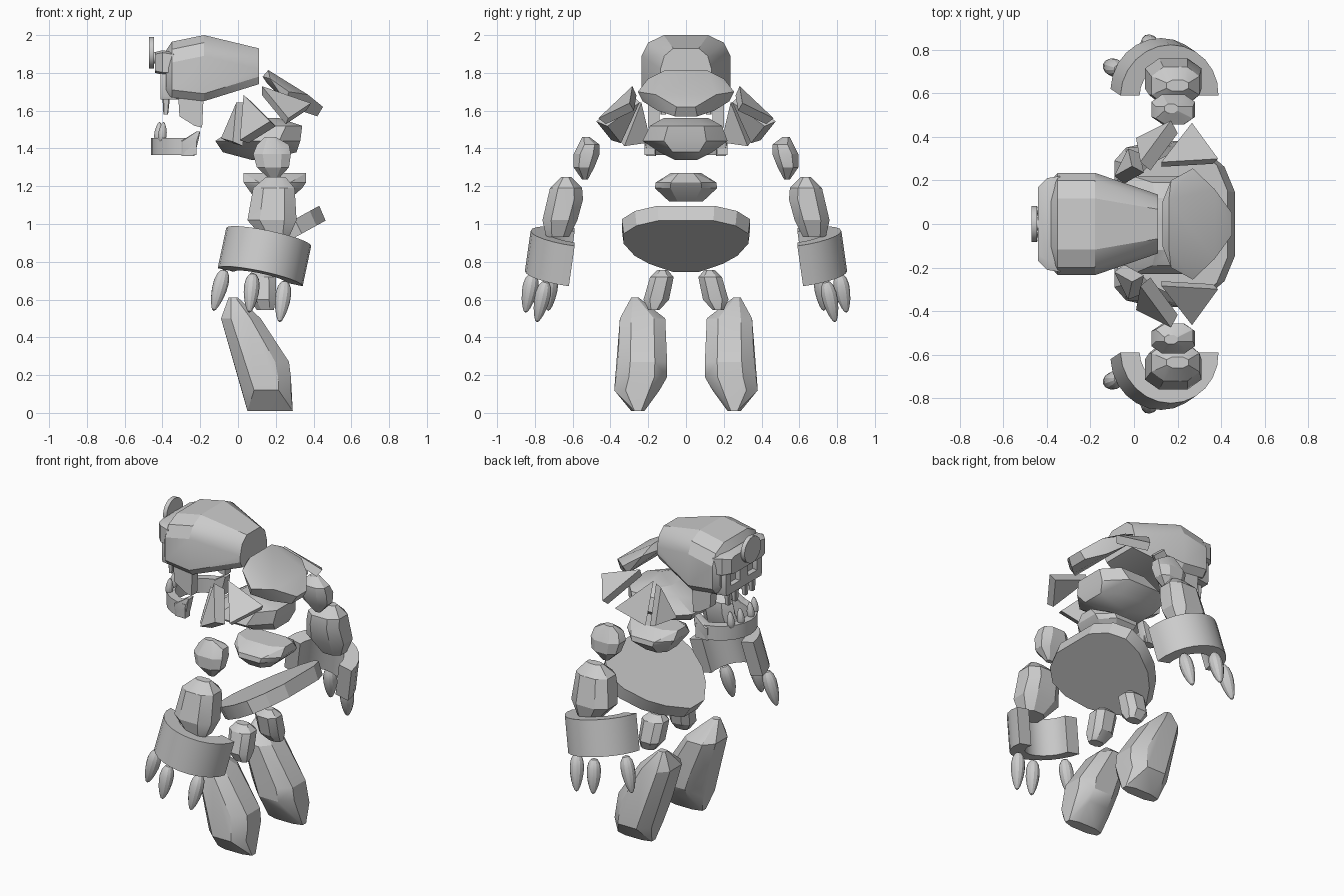
import bpy
import bmesh
from math import sin, cos, pi, radians
from mathutils import Vector, Matrix, Euler

if "Cube" in bpy.data.objects:
    bpy.data.objects.remove(bpy.data.objects["Cube"], do_unlink=True)

stone_grey = bpy.data.materials.new("stone grey")
stone_grey.use_nodes = True
grey = (0.6, 0.6, 0.6, 1)
stone_grey.diffuse_color = grey
stone_grey.node_tree.nodes["Principled BSDF"].inputs["Base Color"].default_value = grey
parts = []


def finish(name, bm, paired=False):
    """Turn a bmesh into an object; paired parts get a twin across y = 0."""
    bmesh.ops.recalc_face_normals(bm, faces=bm.faces)
    for label, flip in (("back_", False), ("front_", True)) if paired else (("", False),):
        twin = bm.copy()
        if flip:
            bmesh.ops.scale(twin, vec=(1, -1, 1), verts=twin.verts)
            bmesh.ops.reverse_faces(twin, faces=twin.faces)
        mesh = bpy.data.meshes.new(label + name)
        twin.to_mesh(mesh)
        twin.free()
        mesh.materials.append(stone_grey)
        obj = bpy.data.objects.new(label + name, mesh)
        bpy.context.collection.objects.link(obj)
        parts.append(obj)
    bm.free()


def hull(name, points, paired=False):
    """Convex chunk around a handful of points."""
    bm = bmesh.new()
    verts = [bm.verts.new(p) for p in points]
    result = bmesh.ops.convex_hull(bm, input=verts)
    loose = {v for v in result["geom_interior"] + result["geom_unused"]
             if isinstance(v, bmesh.types.BMVert)}
    bmesh.ops.delete(bm, geom=list(loose), context="VERTS")
    bmesh.ops.dissolve_limit(bm, angle_limit=radians(2), verts=bm.verts, edges=bm.edges)
    finish(name, bm, paired)


def stone(name, rings, paired=False, along_x=False, cut=0.25):
    """Chunk of chamfered sections: position, then low/high across two axes."""
    points = []
    for t, u0, u1, v0, v1 in rings:
        cu, cv = (u1 - u0) * cut, (v1 - v0) * cut
        for u, inset in ((u0, cv), (u0 + cu, 0), (u1 - cu, 0), (u1, cv)):
            for v in (v0 + inset, v1 - inset):
                points.append((t, u, v) if along_x else (u, v, t))
    hull(name, points, paired)


def slab(name, half_outline, height, slope, thick, shrink):
    """Tilted plate, symmetric in y, with a smaller underside."""
    normal = Vector((-slope, 0, 1)).normalized()
    middle = sum(x for x, y in half_outline) / len(half_outline)
    points = []
    for x, y in half_outline:
        for side in (y, -y):
            points.append(Vector((x, side, height + slope * x)))
            low = middle + (x - middle) * shrink
            points.append(Vector((low, side * shrink, height + slope * low)) - normal * thick)
    hull(name, points)


def shard(name, corners, thick):
    """Triangular plate with a slightly smaller outer face."""
    a, b, c = (Vector(p) for p in corners)
    offset = (b - a).cross(c - a).normalized() * thick / 2
    centre = (a + b + c) / 3
    points = [p + offset for p in (a, b, c)]
    points += [centre + (p - centre) * 0.9 - offset for p in (a, b, c)]
    hull(name, points, paired=True)


def band(name, centre, radii, wall, height, start, tilt=(0, 0), paired=False):
    """Half ring with a rectangular section."""
    bm = bmesh.new()
    place = Matrix.Translation(centre) @ Euler((*map(radians, tilt), 0)).to_matrix().to_4x4()
    loops, steps = [], 12
    for i in range(steps + 1):
        a = radians(start) + pi * i / steps
        ring = []
        for inner, z in ((0, -1), (0, 1), (wall, 1), (wall, -1)):
            at = Vector(((radii[0] - inner) * cos(a), (radii[1] - inner) * sin(a), z * height / 2))
            ring.append(bm.verts.new(place @ at))
        loops.append(ring)
    for p, q in zip(loops, loops[1:]):
        for j in range(4):
            k = (j + 1) % 4
            bm.faces.new((p[j], p[k], q[k], q[j]))
    bm.faces.new(loops[0])
    bm.faces.new(loops[-1])
    finish(name, bm, paired)


def spike(name, root, tip, wide):
    """Almond-shaped claw or tooth, widest near its root."""
    root, tip = Vector(root), Vector(tip)
    bm = bmesh.new()
    bmesh.ops.create_uvsphere(bm, u_segments=12, v_segments=8, radius=1)
    turn = (tip - root).to_track_quat("Z", "Y").to_matrix().to_4x4()
    for v in bm.verts:
        narrow = wide * (1 - 0.3 * v.co.z)
        v.co = Vector((v.co.x * narrow, v.co.y * narrow, v.co.z * (tip - root).length / 2))
    bmesh.ops.transform(bm, matrix=Matrix.Translation((root + tip) / 2) @ turn, verts=bm.verts)
    finish(name, bm, paired=True)


def disc(name, x, z, radius, depth):
    bm = bmesh.new()
    bmesh.ops.create_cone(bm, cap_ends=True, segments=20, radius1=radius, radius2=radius,
                          depth=depth, matrix=Matrix.Translation((x, 0, z)) @ Matrix.Rotation(pi / 2, 4, "Y"))
    finish(name, bm)


# Skull: flat-sided sections with a chamfered crown
crown = []
for x, wide, low, high in ((.11, .135, 1.74, 1.93), (-.18, .235, 1.65, 2),
                           (-.35, .235, 1.67, 1.965), (-.38, .2, 1.69, 1.92)):
    for y in (wide, -wide):
        crown += [(x, y * 0.5, high), (x, y * 0.85, high - .04), (x, y, high - .11),
                  (x, y, low + .04), (x, y * 0.85, low)]
hull("skull", crown)

# Brow, face and single round eye
stone("brow", [(-.34, -.22, .22, 1.79, 1.91), (-.4, -.21, .21, 1.79, 1.92),
               (-.44, -.17, .17, 1.8, 1.91)], along_x=True, cut=0.1)
stone("upper_jaw", [(-.3, -.2, .2, 1.66, 1.72), (-.41, -.17, .17, 1.66, 1.71)], along_x=True, cut=0.1)
stone("nose", [(-.36, -.05, .05, 1.68, 1.82), (-.41, -.04, .04, 1.68, 1.82)], along_x=True, cut=0.1)
stone("face_post", [(-.3, .13, .2, 1.66, 1.82), (-.41, .13, .18, 1.66, 1.82)],
      along_x=True, cut=0.1, paired=True)
hull("cheek", [(x, y, z) for x, z in ((-.18, 1.72), (-.19, 1.51), (-.23, 1.52), (-.31, 1.57),
                                     (-.32, 1.74)) for y in (.14, .2)], paired=True)
disc("eye_rim", -.458, 1.907, .083, .026)
disc("eye_stem", -.44, 1.88, .03, .04)

# Lower jaw and teeth
band("lower_jaw", (-.22, 0, 1.41), (.24, .22), .05, .09, 90)
stone("jaw_hinge", [(1.36, -.3, -.23, .16, .21), (1.44, -.3, -.21, .16, .22),
                    (1.49, -.22, -.2, .16, .21)], paired=True, cut=0.1)
for label, y in (("inner", .05), ("outer", .12)):
    x = y * 0.3 - .44
    spike(label + "_lower_tooth", (x, y, 1.43), (x + .01, y, 1.54), .022)
    stone(label + "_upper_tooth", [(1.67, -.4, -.36, y - .02, y + .02),
                                   (1.58, -.395, -.37, y - .015, y + .015)], paired=True, cut=0.15)

# Torso stones
hump = ((.13, .1, 1.78), (.16, .11, 1.815), (.17, .2, 1.77), (.27, .255, 1.7), (.37, .16, 1.685),
        (.45, .05, 1.62), (.42, .06, 1.57), (.33, .15, 1.6), (.25, .23, 1.65), (.15, .09, 1.75))
hull("back_hump", [(x, y * side, z) for x, y, z in hump for side in (1, -1)])
stone("chest", [(1.56, .06, .22, -.12, .12), (1.52, 0, .34, -.19, .19), (1.44, -.12, .33, -.23, .22),
                (1.38, -.08, .31, -.14, .14), (1.34, .07, .16, -.06, .06)])
stone("abdomen", [(1.27, .03, .36, -.08, .08), (1.22, .03, .36, -.16, .16), (1.19, .05, .34, -.165, .165),
                  (1.12, .1, .26, -.09, .09)])
slab("pelvis", [(-.08, .07), (0, .2), (.08, .28), (.2, .34), (.3, .34), (.38, .27), (.43, .15)],
     .86, .55, .085, 0.97)

# Shoulder shards
shard("rear_shoulder_shard", [(.12, .27, 1.71), (.38, .285, 1.62), (.26, .45, 1.54)], .05)
shard("middle_shoulder_shard", [(.05, .26, 1.67), (.19, .45, 1.53), (.03, .37, 1.43)], .07)
shard("fore_shoulder_shard", [(.02, .25, 1.65), (-.07, .2, 1.44), (0, .34, 1.42)], .06)

# Arms
stone("upper_arm", [(1.46, .14, .2, .51, .55), (1.42, .1, .27, .457, .565), (1.37, .08, .28, .457, .595),
                    (1.3, .1, .27, .485, .595), (1.235, .17, .21, .52, .55)], paired=True)
stone("forearm", [(1.25, .15, .25, .61, .66), (1.19, .08, .3, .55, .72), (1.13, .07, .3, .545, .73),
                  (1.02, .05, .31, .575, .76), (.93, .13, .27, .62, .74)], paired=True)
band("cuff", (.14, .605, .825), (.23, .235), .09, .22, 0, tilt=(8, 12), paired=True)
for label, root, tip in (("fore", (-.07, .71, .76), (-.13, .73, .54)),
                         ("middle", (.08, .81, .74), (.06, .85, .53)),
                         ("rear", (.25, .74, .7), (.22, .79, .48))):
    spike(label + "_finger", root, tip, .04)

# Legs
stone("thigh", [(.757, .08, .16, .1, .15), (.72, .05, .2, .065, .19), (.6, .06, .2, .09, .225),
                (.545, .1, .19, .14, .2)], paired=True)
stone("shin", [(.61, -.05, 0, .25, .29), (.5, -.09, .12, .11, .35), (.27, -.02, .27, .1, .36),
               (.19, .01, .28, .1, .37), (.12, .02, .28, .14, .38), (.01, .05, .29, .22, .29)], paired=True)

# Keep stone edges crisp while rounding the curved pieces
bpy.ops.object.select_all(action="DESELECT")
for obj in parts:
    obj.select_set(True)
bpy.context.view_layer.objects.active = parts[0]
bpy.ops.object.shade_smooth_by_angle(angle=radians(25))
